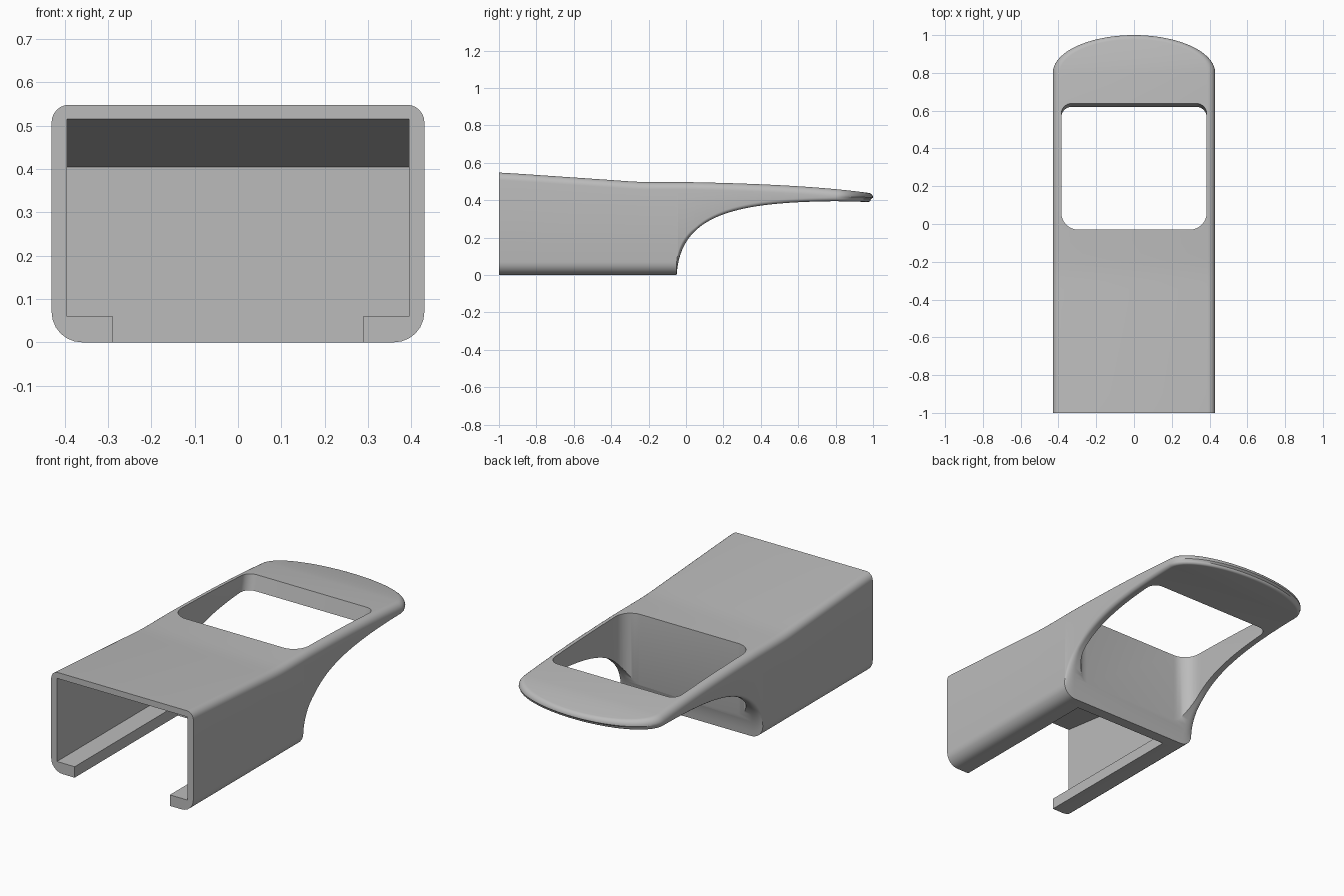
import bpy, bmesh, math
from mathutils import Vector
from mathutils.geometry import interpolate_bezier

cube = bpy.data.objects.get("Cube")
if cube:
    bpy.data.objects.remove(cube, do_unlink=True)

HALF = 0.43      # half width of the sleeve
TAIL = 0.8       # where the rounded tail starts
STEPS = 7        # points per rounded corner

grey = bpy.data.materials.new("light_grey")
grey.use_nodes = True
grey.diffuse_color = (0.5, 0.5, 0.5, 1)
grey.node_tree.nodes["Principled BSDF"].inputs["Base Color"].default_value = (0.5, 0.5, 0.5, 1)


def make_object(name, bm):
    bmesh.ops.remove_doubles(bm, verts=bm.verts, dist=0.0001)
    bmesh.ops.recalc_face_normals(bm, faces=bm.faces)
    mesh = bpy.data.meshes.new(name)
    bm.to_mesh(mesh)
    bm.free()
    mesh.materials.append(grey)
    obj = bpy.data.objects.new(name, mesh)
    bpy.context.collection.objects.link(obj)
    return obj


def loft(rings):
    """Skin a list of closed rings and cap both ends."""
    bm = bmesh.new()
    loops = [[bm.verts.new(p) for p in ring] for ring in rings]
    for a, b in zip(loops, loops[1:]):
        for i in range(len(a)):
            j = (i + 1) % len(a)
            bm.faces.new((a[i], a[j], b[j], b[i]))
    bm.faces.new(loops[0])
    if (Vector(rings[-1][0]) - Vector(rings[-1][-1])).length > 0.001:
        bm.faces.new(loops[-1])
    return bm


def curve(points, count):
    return interpolate_bezier(*[Vector((0, y, z)) for y, z in points], count)


# Side profile: gently sloping roof and swept arch below the tail
roof = [Vector((0, -1, 0.548)), Vector((0, -0.9, 0.542))]
roof += curve([(-0.4, 0.508), (-0.25, 0.497), (-0.25, 0.497), (-0.1, 0.497)], 8)
roof += curve([(0, 0.497), (0.4, 0.49), (0.75, 0.472), (1, 0.436)], 20)
arch = curve([(-0.05, 0), (-0.03, 0.32), (0.25, 0.39), (TAIL, 0.395)], 32)


def roof_height(y):
    for a, b in zip(roof, roof[1:]):
        if y <= b.y:
            return a.z + (b.z - a.z) * (y - a.y) / (b.y - a.y)
    return roof[-1].z


def section(y, low, low_radius, angle=0.0):
    """Rounded cross-section; angle sweeps it round the elliptical tail."""
    half = []
    for k in range(2 * STEPS):
        upper = k >= STEPS
        turn = math.pi / 2 * (k % STEPS) / (STEPS - 1)
        if upper:
            r = 0.04 - 0.018 * math.sin(angle)
            inset, rise = r * (1 - math.cos(turn)), r * (1 - math.sin(turn))
        else:
            r = low_radius
            inset, rise = r * (1 - math.sin(turn)), r * (1 - math.cos(turn))
            inset += 0.012 * math.sin(angle)
        x = (HALF - inset) * math.cos(angle)
        py = y + (1 - TAIL - inset) * math.sin(angle)
        half.append((x, py, roof_height(py) - rise if upper else low + rise))
    return half + [(-x, py, z) for x, py, z in reversed(half)]


rings = [section(p.y, 0, 0.07) for p in roof if p.y < -0.06]
for i, p in enumerate(arch):
    rings.append(section(p.y, p.z, 0.07 - 0.05 * min(1, i / 10)))
for i in range(1, 19):
    a = math.pi / 2 * i / 18
    rings.append(section(TAIL, 0.395 - 0.004 * math.sin(a), 0.02 - 0.006 * math.sin(a), a))
body = make_object("sleeve_body", loft(rings))


# Cutters: sloped cavity, floor slot and rounded thumb window
def prism(name, outline, half):
    return make_object(name, loft([[(s * half, y, z) for y, z in outline] for s in (-1, 1)]))


cavity = prism("cavity_cutter", [(-1.1, 0.06), (-0.11, 0.06), (-0.11, 0.405), (-1.1, 0.527)], 0.395)
slot = prism("slot_cutter", [(-1.1, -0.1), (-0.11, -0.1), (-0.11, 0.1), (-1.1, 0.1)], 0.288)


def window_ring(z):
    back = 0.62 + 0.22 * (z - 0.39)
    ring = []
    for sx, y, r, start in ((1, back, 0.055, 0), (-1, back, 0.055, 1),
                            (-1, -0.03, 0.09, 2), (1, -0.03, 0.09, 3)):
        cy = y - r if start < 2 else y + r
        for k in range(9):
            a = math.pi / 2 * (start + k / 8)
            ring.append((sx * (0.385 - r) + r * math.cos(a), cy + r * math.sin(a), z))
    return ring


window = make_object("window_cutter", loft([window_ring(-0.1), window_ring(0.7)]))

bpy.context.view_layer.objects.active = body
body.select_set(True)
for cutter in (cavity, slot, window):
    mod = body.modifiers.new(cutter.name, "BOOLEAN")
    mod.operation, mod.solver, mod.object = "DIFFERENCE", "EXACT", cutter
    bpy.ops.object.modifier_apply(modifier=mod.name)
    bpy.data.objects.remove(cutter, do_unlink=True)
bpy.ops.object.shade_smooth_by_angle(angle=math.radians(35))
